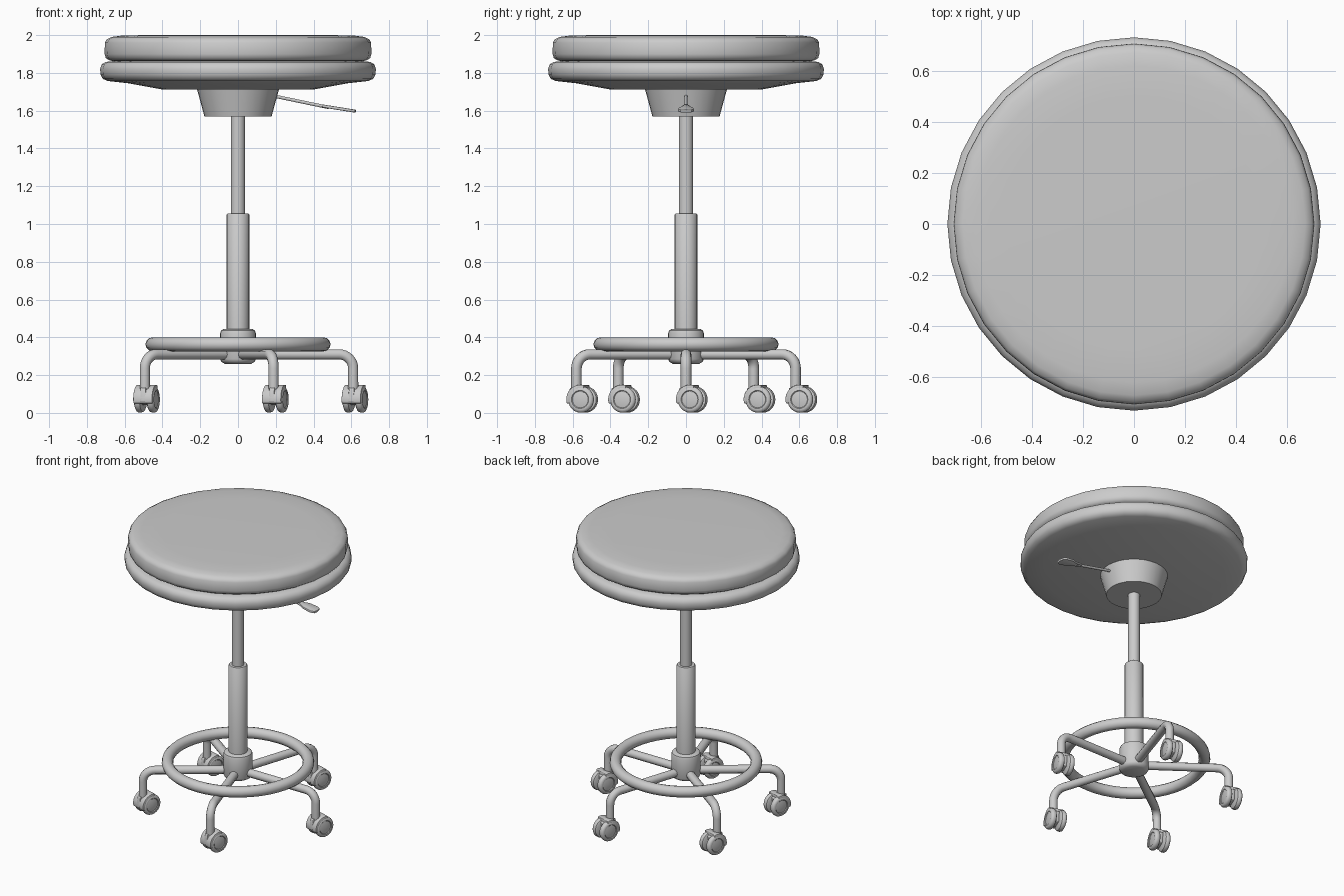
import bpy, bmesh
from math import sin, cos, pi, radians
from mathutils import Matrix, Vector

if "Cube" in bpy.data.objects:
    bpy.data.objects.remove(bpy.data.objects["Cube"])


def finish(name, bm, angle=40, matrix=None):
    bmesh.ops.remove_doubles(bm, verts=bm.verts, dist=1e-5)
    bmesh.ops.recalc_face_normals(bm, faces=bm.faces)
    if matrix:
        bm.transform(matrix)
    me = bpy.data.meshes.new(name)
    bm.to_mesh(me)
    bm.free()
    ob = bpy.data.objects.new(name, me)
    bpy.context.collection.objects.link(ob)
    bpy.ops.object.select_all(action='DESELECT')
    ob.select_set(True)
    bpy.context.view_layer.objects.active = ob
    bpy.ops.object.shade_smooth_by_angle(angle=radians(angle))
    return ob


def lathe(name, profile, sides=32, angle=40, matrix=None):
    """Spin (radius, z) points round the z axis."""
    bm = bmesh.new()
    rings = [[bm.verts.new((r * cos(2 * pi * i / sides), r * sin(2 * pi * i / sides), z))
              for i in range(sides)] if r > 0 else [bm.verts.new((0, 0, z))]
             for r, z in profile]
    for a, b in zip(rings, rings[1:]):
        for i in range(sides):
            j = (i + 1) % sides
            quad = [a[i % len(a)], a[j % len(a)], b[j % len(b)], b[i % len(b)]]
            bm.faces.new(list(dict.fromkeys(quad)))
    return finish(name, bm, angle, matrix)


def tube(name, points, radius, angle_z=0.0):
    """Round tube along a path in the xz plane, turned about z."""
    cu = bpy.data.curves.new(name, 'CURVE')
    cu.dimensions = '3D'
    cu.bevel_depth = radius
    cu.bevel_resolution = 3
    cu.use_fill_caps = True
    sp = cu.splines.new('POLY')
    sp.points.add(len(points) - 1)
    for p, (x, z) in zip(sp.points, points):
        p.co = (x, 0, z, 1)
    ob = bpy.data.objects.new(name, cu)
    bpy.context.collection.objects.link(ob)
    bpy.ops.object.select_all(action='DESELECT')
    ob.select_set(True)
    bpy.context.view_layer.objects.active = ob
    bpy.ops.object.convert(target='MESH')
    ob = bpy.context.object
    ob.data.transform(Matrix.Rotation(angle_z, 4, 'Z'))
    bpy.ops.object.shade_smooth_by_angle(angle=radians(40))
    return ob


def prism(name, outline, axes, depth, matrix, bevel=0.004):
    """Extrude a flat outline symmetrically; axes maps (u, v, w) to xyz."""
    bm = bmesh.new()
    f = bm.faces.new([bm.verts.new(axes(u, v, -depth / 2)) for u, v in outline])
    new = bmesh.ops.extrude_face_region(bm, geom=[f])['geom']
    move = Vector(axes(0, 0, depth))
    bmesh.ops.translate(bm, vec=move, verts=[g for g in new if isinstance(g, bmesh.types.BMVert)])
    bmesh.ops.recalc_face_normals(bm, faces=bm.faces)
    caps = [e for e in bm.edges if e.calc_face_angle(0) > radians(60)]
    bmesh.ops.bevel(bm, geom=caps, offset=bevel, segments=2, affect='EDGES', profile=0.5)
    return finish(name, bm, 40, matrix)


# Seat: cushion over a wider rolled base
lathe("seat_cushion", [(0, 2.0), (0.5, 2.0), (0.62, 1.997), (0.67, 1.99), (0.695, 1.978),
                       (0.705, 1.96), (0.706, 1.90), (0.70, 1.878), (0.68, 1.866), (0.64, 1.86),
                       (0, 1.86)], 32, 60)
lathe("seat_base", [(0, 1.862), (0.66, 1.862), (0.70, 1.858), (0.722, 1.845), (0.73, 1.82),
                    (0.728, 1.79), (0.715, 1.768), (0.69, 1.757), (0.58, 1.745), (0.40, 1.712),
                    (0, 1.712)], 32, 60)
lathe("seat_mount", [(0, 1.72), (0.219, 1.72), (0.178, 1.57), (0, 1.57)])

# Gas lift column and hub
lathe("upper_column", [(0, 1.58), (0.038, 1.58), (0.038, 1.04), (0, 1.04)], 24)
lathe("lower_column", [(0, 1.055), (0.056, 1.055), (0.06, 1.05), (0.06, 0.42), (0, 0.42)], 24)
lathe("hub", [(0, 0.443), (0.078, 0.443), (0.09, 0.436), (0.095, 0.42), (0.095, 0.285),
              (0.088, 0.27), (0.07, 0.26), (0, 0.26)], 24)

# Foot ring
lathe("foot_ring", [(0.453 + 0.037 * cos(a * pi / 6), 0.363 + 0.037 * sin(a * pi / 6))
                    for a in range(13)], 48)

# Height lever with paddle
tube("lever_rod", [(0.17, 1.682), (0.23, 1.669), (0.48, 1.617)], 0.009)
paddle = [(-0.09, -0.014), (-0.03, -0.022), (0.0, -0.038), (0.06, -0.042), (0.085, -0.03),
          (0.09, 0.0)]
paddle += [(u, -v) for u, v in reversed(paddle[:-1])]
prism("lever_paddle", paddle, lambda u, v, w: (u, v, w), 0.016,
      Matrix.Translation((0.535, 0, 1.611)) @ Matrix.Rotation(radians(9), 4, 'Y'), 0.005)

# Five bent legs, each with a twin-wheel caster trailing the same way
bend = [(0.535 + 0.075 * sin(a * pi / 16), 0.235 + 0.075 * cos(a * pi / 16)) for a in range(9)]
leg_path = [(0.05, 0.31)] + bend + [(0.61, 0.12)]
wheel = [(0, -0.021), (0.055, -0.021), (0.066, -0.015), (0.07, -0.004), (0.07, 0.006),
         (0.066, 0.014), (0.056, 0.019), (0.048, 0.019), (0.044, 0.015), (0.0, 0.024)]
hood = [(0.078 * cos(radians(a)), 0.078 * sin(radians(a))) for a in range(75, 196, 12)]
hood = [(0.02, 0.03)] + hood + [(-0.058, -0.02), (-0.045, 0.03), (-0.02, 0.05)]
hood_core = [(0.03, 0.05), (-0.01, 0.078), (-0.07, 0.06), (-0.08, -0.01), (-0.03, -0.03),
             (0.02, -0.02)]
yaw = Matrix.Rotation(radians(-17), 4, 'Z')
for n in range(5):
    a = n * 2 * pi / 5
    tube(f"leg_{n + 1}", leg_path, 0.028, a)
    base = (Matrix.Translation((0.61 * cos(a), 0.61 * sin(a), 0.071)) @ yaw
            @ Matrix.Translation((0, 0.037, 0)))
    prism(f"caster_hood_{n + 1}", hood, lambda u, v, w: (w, u, v), 0.105, base, 0.003)
    prism(f"caster_core_{n + 1}", hood_core, lambda u, v, w: (w, u, v), 0.03, base)
    for side, s in (("left", -1), ("right", 1)):
        lathe(f"caster_wheel_{n + 1}_{side}", wheel, 24, 40,
              base @ Matrix.Translation((0.036 * s, 0, 0)) @ Matrix.Rotation(s * pi / 2, 4, 'Y'))
